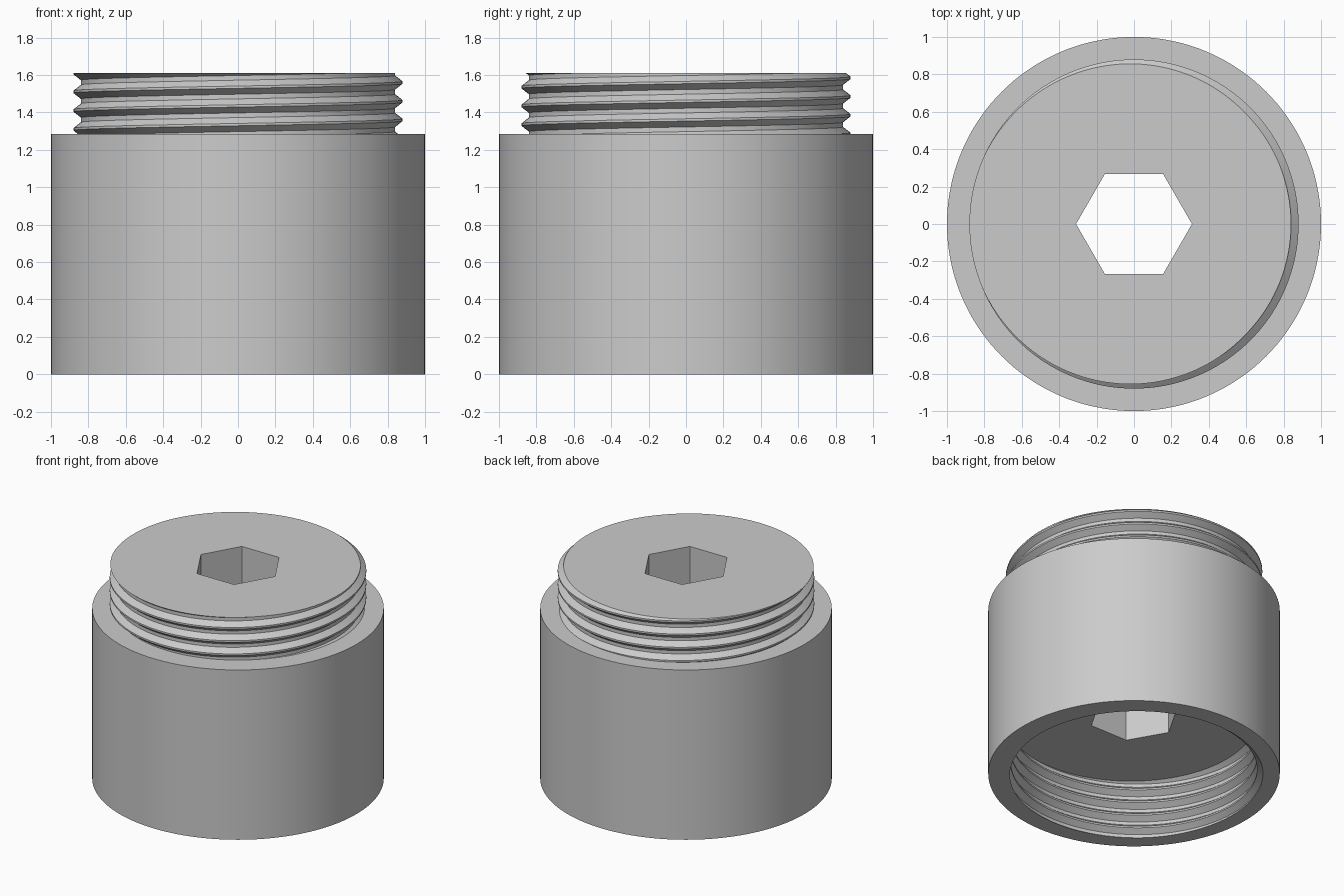
import bpy, bmesh
from math import tau, pi, cos, sin, floor

cube = bpy.data.objects.get("Cube")
if cube:
    bpy.data.objects.remove(cube)

SEGMENTS = 144            # divisible by six so the hexagon corners are exact
PITCH = 0.1
HEIGHT, SHOULDER, BORE_DEPTH = 1.61, 1.285, 0.44
CREST, ROOT = 0.0625, 0.375   # profile corners, measured in pitches from the crest


def hex_radius(angle, corner=0.31):
    """Distance from the axis to a hexagon side at this angle."""
    return corner * cos(pi / 6) / cos(angle % (pi / 3) - pi / 6)


def thread(angle, low, high, crest_r, root_r, crest_z):
    """Section of a right-handed thread at one angle, clipped to a height range."""
    centre = crest_z + PITCH * (angle / tau - 0.5)
    first = floor((low - centre) / PITCH) - 2
    # keep the same point indices on every column
    first = floor((low - crest_z) / PITCH) - 2
    turns = int((high - low) / PITCH) + 6
    points = []
    for k in range(first, first + turns):
        for offset in (-CREST, CREST, ROOT, 1 - ROOT):
            z = min(max(centre + PITCH * (k + offset), low), high)
            t = ((z - centre) / PITCH) % 1
            slope = (min(t, 1 - t) - CREST) / (ROOT - CREST)
            slope = min(max(slope, 0), 1)
            points.append((crest_r + (root_r - crest_r) * slope, z))
    return points


def section(angle):
    """Closed outline: bore, outer wall, outside thread, hexagonal hole."""
    hexagon = hex_radius(angle)
    bore = thread(angle, 0, BORE_DEPTH, 0.845, 0.885, 0.05)
    neck = thread(angle, SHOULDER, HEIGHT, 0.88, 0.84, HEIGHT)
    return ([(hexagon, BORE_DEPTH)] + bore[::-1]
            + [(1, 0), (1, SHOULDER)] + neck + [(hexagon, HEIGHT)])


# Sweep the outline round the axis
bm = bmesh.new()
columns = []
for i in range(SEGMENTS + 1):
    a = tau * i / SEGMENTS
    columns.append([bm.verts.new((r * cos(a), r * sin(a), z)) for r, z in section(a)])
for left, right in zip(columns, columns[1:]):
    for j in range(len(left)):
        bm.faces.new((left[j - 1], right[j - 1], right[j], left[j]))
bmesh.ops.remove_doubles(bm, verts=bm.verts, dist=1e-5)
bmesh.ops.dissolve_degenerate(bm, edges=bm.edges, dist=1e-5)
bmesh.ops.recalc_face_normals(bm, faces=bm.faces)

mesh = bpy.data.meshes.new("threaded_adapter")
bm.to_mesh(mesh)
bm.free()
adapter = bpy.data.objects.new("threaded_adapter", mesh)
bpy.context.collection.objects.link(adapter)

# Single grey finish
grey = bpy.data.materials.new("light_grey")
grey.use_nodes = True
grey.diffuse_color = (0.6, 0.6, 0.6, 1)
grey.node_tree.nodes["Principled BSDF"].inputs["Base Color"].default_value = (0.6, 0.6, 0.6, 1)
mesh.materials.append(grey)

# Smooth round walls, crisp thread and rim edges
bpy.ops.object.select_all(action='DESELECT')
adapter.select_set(True)
bpy.context.view_layer.objects.active = adapter
bpy.ops.object.shade_smooth_by_angle(angle=pi / 6)
